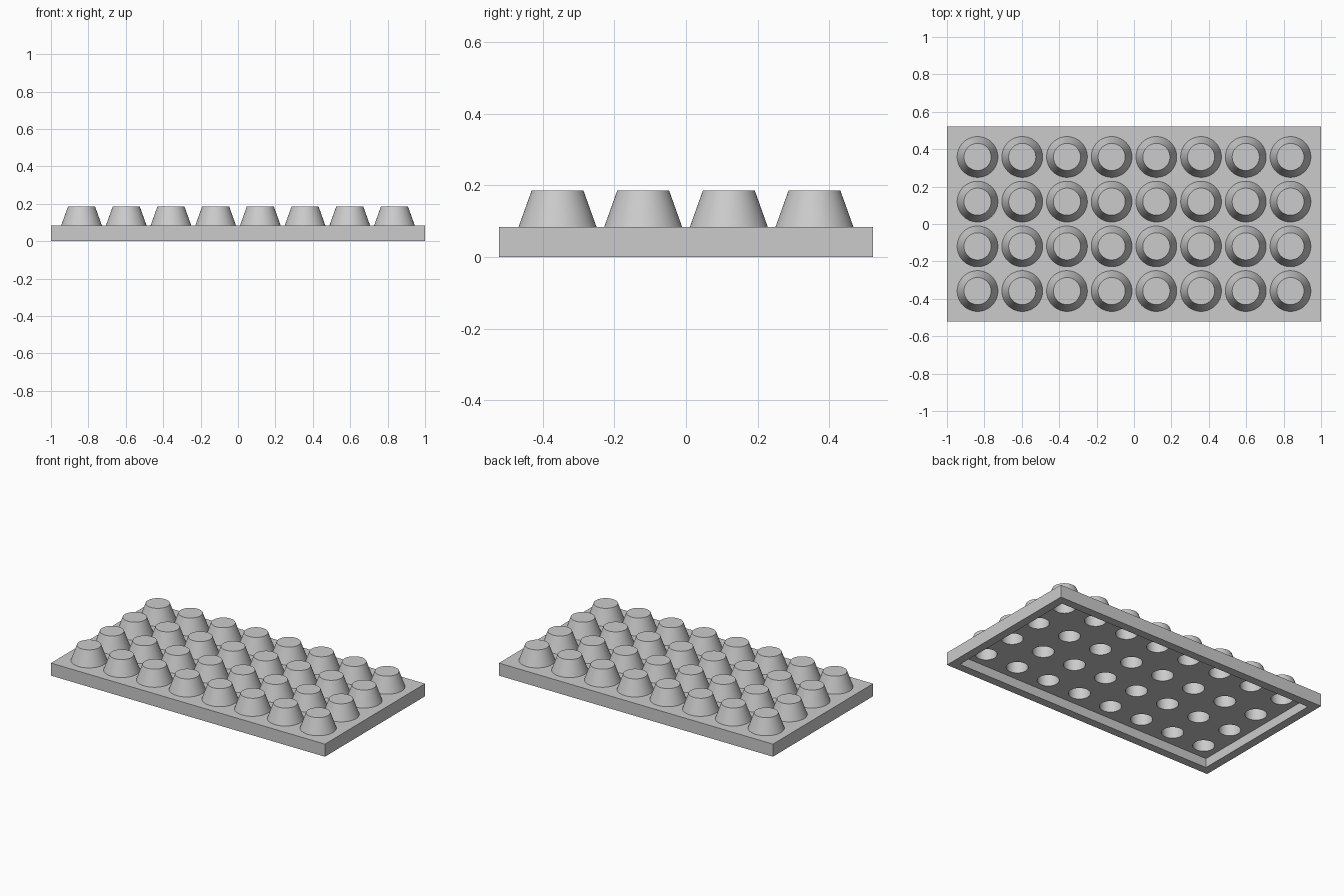
import bpy
import bmesh
from math import radians, pi, cos, sin

cube = bpy.data.objects.get("Cube")
if cube:
    bpy.data.objects.remove(cube, do_unlink=True)

# Main sizes
HALF_X, HALF_Y = 1.0, 0.522
PLATE_TOP, CEILING, CUP_TOP = 0.083, 0.06, 0.185
RIM = 0.055
PITCH, COLS, ROWS = 0.239, 8, 4
HOLE_R, BASE_R, TOP_R = 0.065, 0.109, 0.0725
CUP_ROOF = 0.165
SIDES = 64

grey = bpy.data.materials.new("light grey")
grey.use_nodes = True
colour = (0.6, 0.6, 0.6, 1)
grey.diffuse_color = colour
grey.node_tree.nodes["Principled BSDF"].inputs["Base Color"].default_value = colour

centres = [((c - (COLS - 1) / 2) * PITCH, (r - (ROWS - 1) / 2) * PITCH)
           for r in range(ROWS) for c in range(COLS)]


def to_object(name, bm):
    bmesh.ops.recalc_face_normals(bm, faces=bm.faces)
    mesh = bpy.data.meshes.new(name)
    bm.to_mesh(mesh)
    bm.free()
    mesh.materials.append(grey)
    obj = bpy.data.objects.new(name, mesh)
    bpy.context.collection.objects.link(obj)
    return obj


def box(name, hx, hy, z0, z1):
    bm = bmesh.new()
    bmesh.ops.create_cube(bm, size=1)
    for v in bm.verts:
        v.co = (v.co.x * 2 * hx, v.co.y * 2 * hy, z0 if v.co.z < 0 else z1)
    return to_object(name, bm)


def lathes(name, profile):
    """Revolve a closed (radius, height) outline around every cup centre."""
    bm = bmesh.new()
    for cx, cy in centres:
        rings = []
        for r, z in profile:
            rings.append([bm.verts.new((cx + r * cos(2 * pi * i / SIDES),
                                        cy + r * sin(2 * pi * i / SIDES), z))
                          for i in range(SIDES)])
        for low, high in zip(rings, rings[1:]):
            for i in range(SIDES):
                j = (i + 1) % SIDES
                bm.faces.new((low[i], low[j], high[j], high[i]))
        bm.faces.new(rings[0])
        bm.faces.new(rings[-1])
    return to_object(name, bm)


def cut(target, cutter):
    mod = target.modifiers.new("cut", "BOOLEAN")
    mod.operation = "DIFFERENCE"
    mod.solver = "EXACT"
    mod.object = cutter
    cutter.hide_render = True
    bpy.context.view_layer.objects.active = target
    bpy.ops.object.modifier_apply(modifier=mod.name)
    bpy.data.objects.remove(cutter, do_unlink=True)


# Tray plate, hollow underneath, with an opening below each cup
tray = box("tray_plate", HALF_X, HALF_Y, 0, PLATE_TOP)
cut(tray, box("recess_cutter", HALF_X - RIM, HALF_Y - RIM, -0.1, CEILING))
cut(tray, lathes("hole_cutter", [(HOLE_R, 0.03), (HOLE_R, 0.12)]))

# Tapered cups with round wells inside
cups = lathes("tapered_cups", [(HOLE_R, CUP_ROOF), (HOLE_R, PLATE_TOP),
                               (BASE_R, PLATE_TOP), (TOP_R, CUP_TOP)])

for obj in (tray, cups):
    bpy.ops.object.select_all(action="DESELECT")
    obj.select_set(True)
    bpy.context.view_layer.objects.active = obj
    bpy.ops.object.shade_smooth_by_angle(angle=radians(30))
